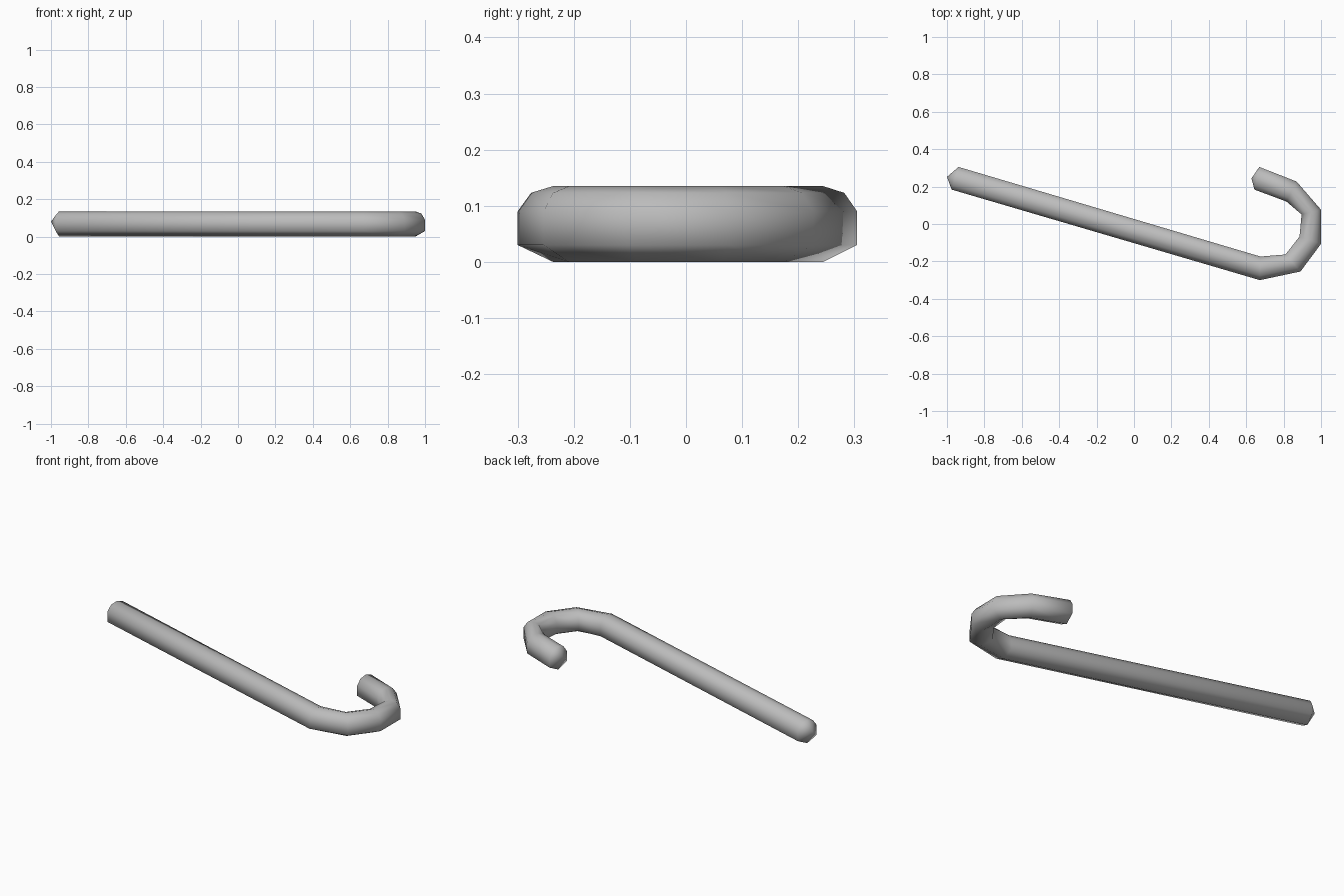
import bpy
import bmesh
from mathutils import Vector

cube = bpy.data.objects.get("Cube")
if cube:
    bpy.data.objects.remove(cube, do_unlink=True)

grey = bpy.data.materials.new("plain grey")
grey.use_nodes = True
colour = (0.5, 0.5, 0.5, 1)
grey.diffuse_color = colour
grey.node_tree.nodes["Principled BSDF"].inputs["Base Color"].default_value = colour

# Cross-section: (side offset as a fraction of half width, height),
# rounded on top with a shallow keel below
section = [(0, 0.135), (0.62, 0.123), (1, 0.09), (1, 0.03),
           (0, 0), (-1, 0.03), (-1, 0.09), (-0.62, 0.123)]

# Stations along the shaft and hook: outer edge, inner edge
stations = [((-0.975, 0.184), (-0.938, 0.305)),
            ((0.673, -0.3), (0.676, -0.174)),
            ((0.89, -0.254), (0.81, -0.163)),
            ((1.0, -0.106), (0.885, -0.067)),
            ((1.0, 0.076), (0.896, 0.051)),
            ((0.869, 0.227), (0.815, 0.12)),
            ((0.67, 0.305), (0.644, 0.184))]

bm = bmesh.new()
rings = []
for outer, inner in stations:
    outer, inner = Vector(outer), Vector(inner)
    middle, half = (outer + inner) / 2, (outer - inner) / 2
    rings.append([bm.verts.new((*(middle + half * u), z)) for u, z in section])

# Tube walls
count = len(section)
for a, b in zip(rings, rings[1:]):
    for i in range(count):
        j = (i + 1) % count
        bm.faces.new((a[i], a[j], b[j], b[i]))

# Pointed end caps
for ring, tip in ((rings[0], (-1.0, 0.252, 0.08)), (rings[-1], (0.628, 0.244, 0.08))):
    apex = bm.verts.new(tip)
    for i in range(count):
        bm.faces.new((ring[i], ring[(i + 1) % count], apex))

bmesh.ops.recalc_face_normals(bm, faces=bm.faces)
for face in bm.faces:
    face.smooth = True

mesh = bpy.data.meshes.new("hooked_cane")
bm.to_mesh(mesh)
bm.free()
mesh.materials.append(grey)
cane = bpy.data.objects.new("hooked_cane", mesh)
bpy.context.collection.objects.link(cane)
